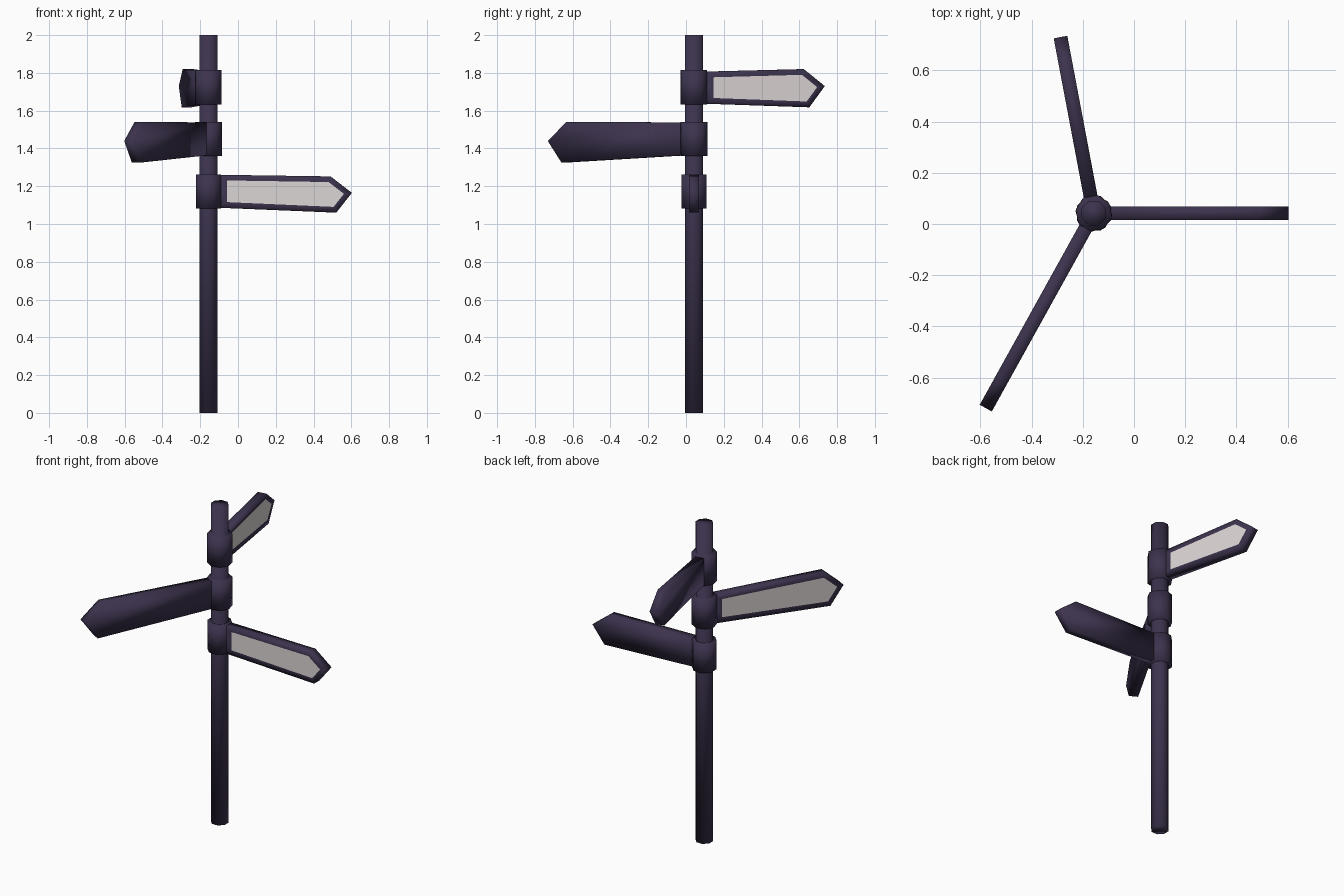
import bpy, bmesh, math
from mathutils import Matrix

if "Cube" in bpy.data.objects:
    bpy.data.objects.remove(bpy.data.objects["Cube"])

CX, CY = -0.157, 0.042      # post axis
HALF = 0.027                # half thickness of a sign


def material(name, rgb):
    m = bpy.data.materials.new(name)
    m.diffuse_color = (*rgb, 1)
    m.use_nodes = True
    m.node_tree.nodes["Principled BSDF"].inputs["Base Color"].default_value = m.diffuse_color
    return m


METAL = material("dark_purple_metal", (0.046, 0.033, 0.076))
PANEL = material("off_white_panel", (0.72, 0.67, 0.67))


def finish(bm, name, loc, angle=0.0):
    bmesh.ops.recalc_face_normals(bm, faces=bm.faces)
    for f in bm.faces:
        f.smooth = True
    me = bpy.data.meshes.new(name)
    bm.to_mesh(me)
    bm.free()
    me.materials.append(METAL)
    me.materials.append(PANEL)
    ob = bpy.data.objects.new(name, me)
    ob.location = loc
    ob.rotation_euler = (0, 0, angle)
    bpy.context.collection.objects.link(ob)
    return ob


def prism(name, radius, z0, z1, angle=0.0):
    # upright eight-sided prism with a flat facing the sign direction
    bm = bmesh.new()
    bmesh.ops.create_cone(bm, cap_ends=True, segments=8, radius1=radius,
                          radius2=radius, depth=z1 - z0,
                          matrix=Matrix.Rotation(math.pi / 8, 4, 'Z'))
    return finish(bm, name, (CX, CY, (z0 + z1) / 2), angle)


def sign(name, length, angle, top0, top1, tip, bot1, bot0):
    # pointed board profile in local x/z, extruded through y
    outline = [(0.03, bot0), (length - 0.083, bot1), (length, tip),
               (length - 0.113, top1), (0.03, top0)]
    bm = bmesh.new()
    face = bm.faces.new([bm.verts.new((x, -HALF, z)) for x, z in outline])
    ext = bmesh.ops.extrude_face_region(bm, geom=[face], use_keep_orig=True)
    for v in ext["geom"]:
        if isinstance(v, bmesh.types.BMVert):
            v.co.y = HALF
    bmesh.ops.recalc_face_normals(bm, faces=bm.faces)
    # pale panel inset on one side only
    front = next(f for f in bm.faces if f.calc_center_median().y < -HALF * 0.9)
    bmesh.ops.inset_region(bm, faces=[front], thickness=0.03,
                           use_even_offset=True)
    front.material_index = 1
    for v in front.verts:
        if v.co.x < 0.2:
            v.co.x = 0.10
    return finish(bm, name, (CX, CY, 0), angle)


# post
prism("post", 0.052, 0, 2)

# name, length, heading, collar z range, top/tip/bottom heights of the board
SIGNS = [
    ("upper", 0.70, 100.7, 1.632, 1.815, (1.806, 1.82, 1.73, 1.618, 1.638)),
    ("middle", 0.87, 241.0, 1.360, 1.540, (1.538, 1.54, 1.44, 1.325, 1.365)),
    ("lower", 0.76, 0.0, 1.083, 1.263, (1.261, 1.252, 1.165, 1.06, 1.087)),
]
for label, length, deg, z0, z1, heights in SIGNS:
    a = math.radians(deg)
    prism(label + "_collar", 0.072, z0, z1, a)
    sign(label + "_sign", length, a, *heights)
